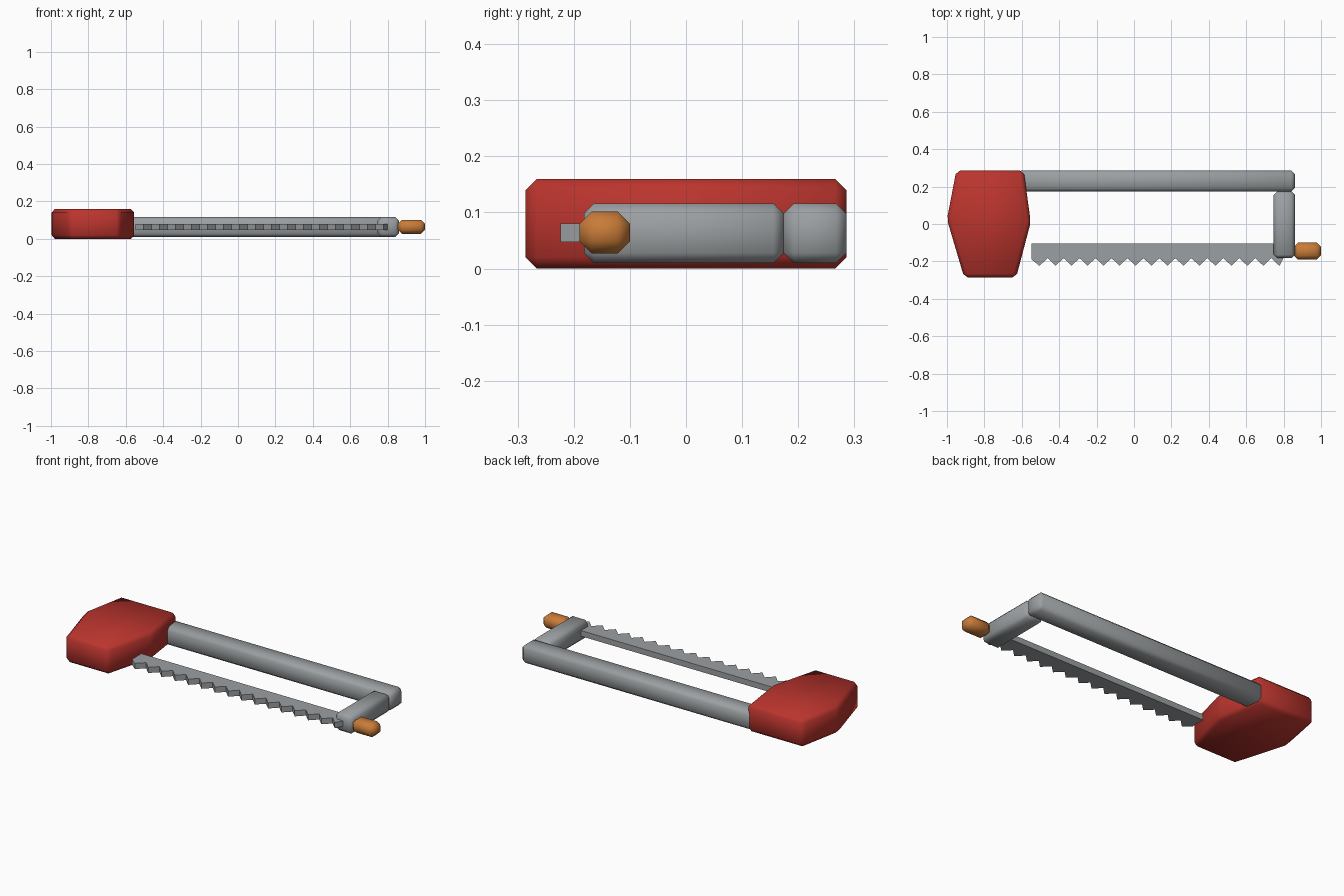
import bpy, bmesh

cube = bpy.data.objects.get("Cube")
if cube:
    bpy.data.objects.remove(cube, do_unlink=True)


def material(name, color):
    m = bpy.data.materials.new(name)
    m.use_nodes = True
    m.diffuse_color = (*color, 1)
    m.node_tree.nodes["Principled BSDF"].inputs["Base Color"].default_value = (*color, 1)
    return m


red = material("red_grip", (0.50, 0.035, 0.027))
steel = material("grey_steel", (0.33, 0.35, 0.36))
orange = material("orange_knob", (0.58, 0.20, 0.04))


def plate(name, outline, z0, z1, mat, bevel=0.0):
    """Extrude an outline in the ground plane, chamfer it and shade it smooth."""
    bm = bmesh.new()
    base = bm.faces.new([bm.verts.new((x, y, z0)) for x, y in outline])
    top = bmesh.ops.extrude_face_region(bm, geom=[base], use_keep_orig=True)["geom"]
    for v in top:
        if isinstance(v, bmesh.types.BMVert):
            v.co.z = z1
    bmesh.ops.recalc_face_normals(bm, faces=bm.faces)
    if bevel:
        bmesh.ops.bevel(bm, geom=list(bm.edges), offset=bevel, segments=1,
                        profile=0.5, affect='EDGES', clamp_overlap=True)
    for f in bm.faces:
        f.smooth = bevel > 0
    me = bpy.data.meshes.new(name)
    bm.to_mesh(me)
    bm.free()
    me.materials.append(mat)
    ob = bpy.data.objects.new(name, me)
    bpy.context.collection.objects.link(ob)
    return ob


def rect(x0, x1, y0, y1):
    return [(x0, y0), (x1, y0), (x1, y1), (x0, y1)]


# Six-sided grip
grip = [(-0.95, 0.286), (-0.59, 0.286), (-0.552, 0.01),
        (-0.63, -0.286), (-0.908, -0.286), (-1.0, 0.025)]
plate("handle", grip, 0, 0.16, red, 0.02)

# Frame: long spine and short end arm
plate("frame_spine", rect(-0.62, 0.86, 0.174, 0.286), 0.01, 0.116, steel, 0.018)
plate("frame_arm", rect(0.747, 0.86, -0.182, 0.174), 0.01, 0.116, steel, 0.018)

# Tension knob
plate("tension_knob", rect(0.855, 1.0, -0.19, -0.10), 0.027, 0.102, orange, 0.022)

# Toothed blade
pitch, count, first = 0.0855, 16, -0.505
outline = [(0.80, -0.105), (-0.547, -0.105), (-0.547, -0.19)]
for i in range(count):
    tip = first + i * pitch
    outline += [(tip, -0.224), (min(tip + pitch / 2, 0.80), -0.182)]
plate("blade", outline, 0.047, 0.08, steel)
